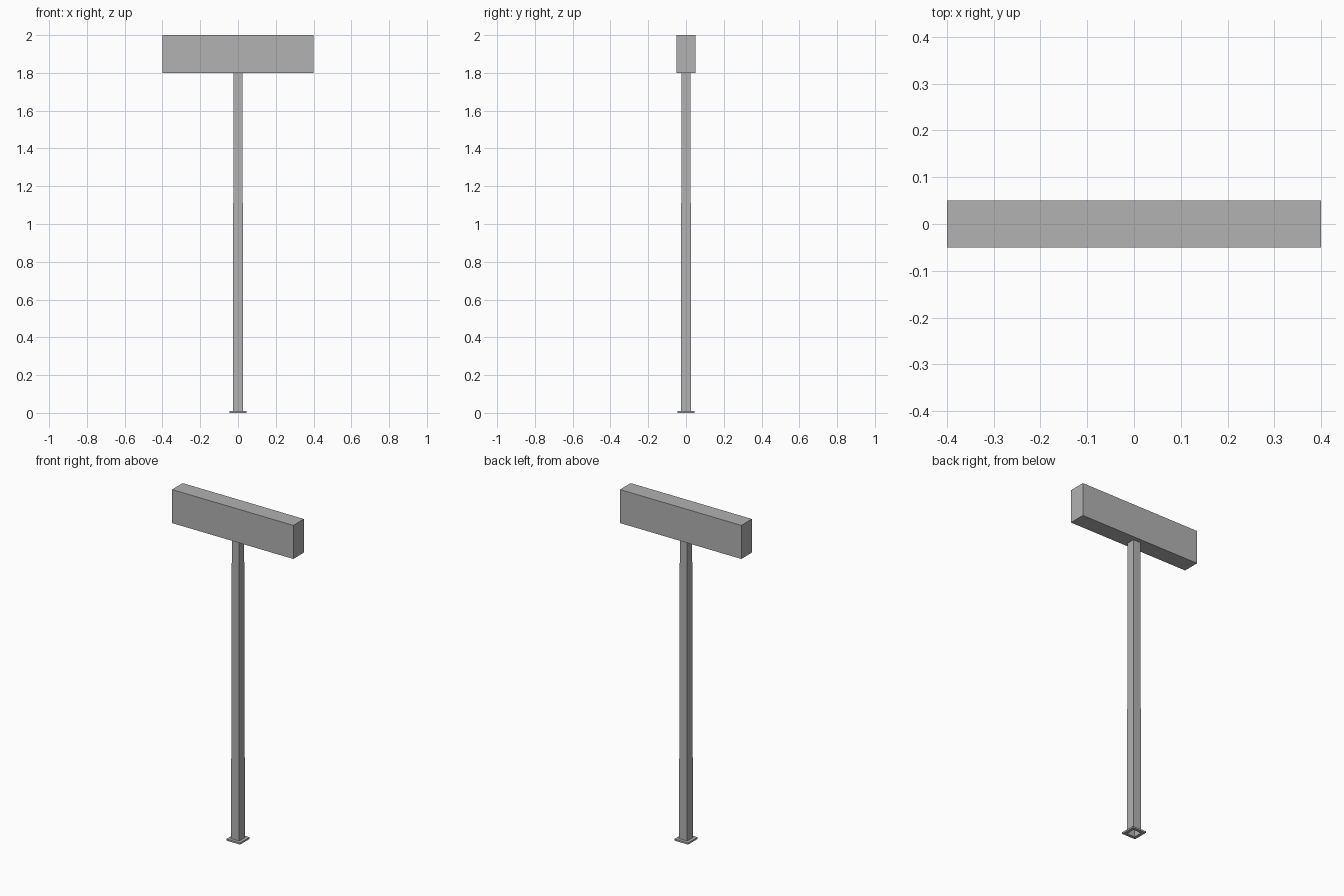
import bpy
import bmesh

cube = bpy.data.objects.get("Cube")
if cube:
    bpy.data.objects.remove(cube, do_unlink=True)

GREY = (0.445, 0.445, 0.445, 1.0)
grey = bpy.data.materials.new("plain grey")
grey.use_nodes = True
grey.diffuse_color = GREY
grey.node_tree.nodes["Principled BSDF"].inputs["Base Color"].default_value = GREY


def square_stack(name, rings, close_loop=False, cap=False):
    """Join rectangular rings (half x, half y, z) into a flat-faced part."""
    bm = bmesh.new()
    loops = []
    for hx, hy, z in rings:
        corners = ((-hx, -hy), (hx, -hy), (hx, hy), (-hx, hy))
        loops.append([bm.verts.new((x, y, z)) for x, y in corners])
    pairs = list(zip(loops, loops[1:]))
    if close_loop:
        pairs.append((loops[-1], loops[0]))
    for low, high in pairs:
        for i in range(4):
            j = (i + 1) % 4
            bm.faces.new((low[i], low[j], high[j], high[i]))
    if cap:
        bm.faces.new(loops[0][::-1])
        bm.faces.new(loops[-1])
    mesh = bpy.data.meshes.new(name)
    bm.to_mesh(mesh)
    bm.free()
    mesh.materials.append(grey)
    obj = bpy.data.objects.new(name, mesh)
    bpy.context.collection.objects.link(obj)
    return obj


FOOT, POST, TOP = 0.045, 0.027, 0.024
PLATE, SIGN_BASE = 0.01, 1.8

# Foot flange, open in the middle under the hollow post
square_stack("foot_flange", [(POST, POST, 0), (FOOT, FOOT, 0),
                             (FOOT, FOOT, PLATE), (POST, POST, PLATE)], close_loop=True)

# Slightly tapered hollow post
square_stack("post", [(POST, POST, 0), (TOP, TOP, SIGN_BASE)])

# Sign box on top
square_stack("sign_box", [(0.4, 0.05, SIGN_BASE), (0.4, 0.05, 2.0)], cap=True)
